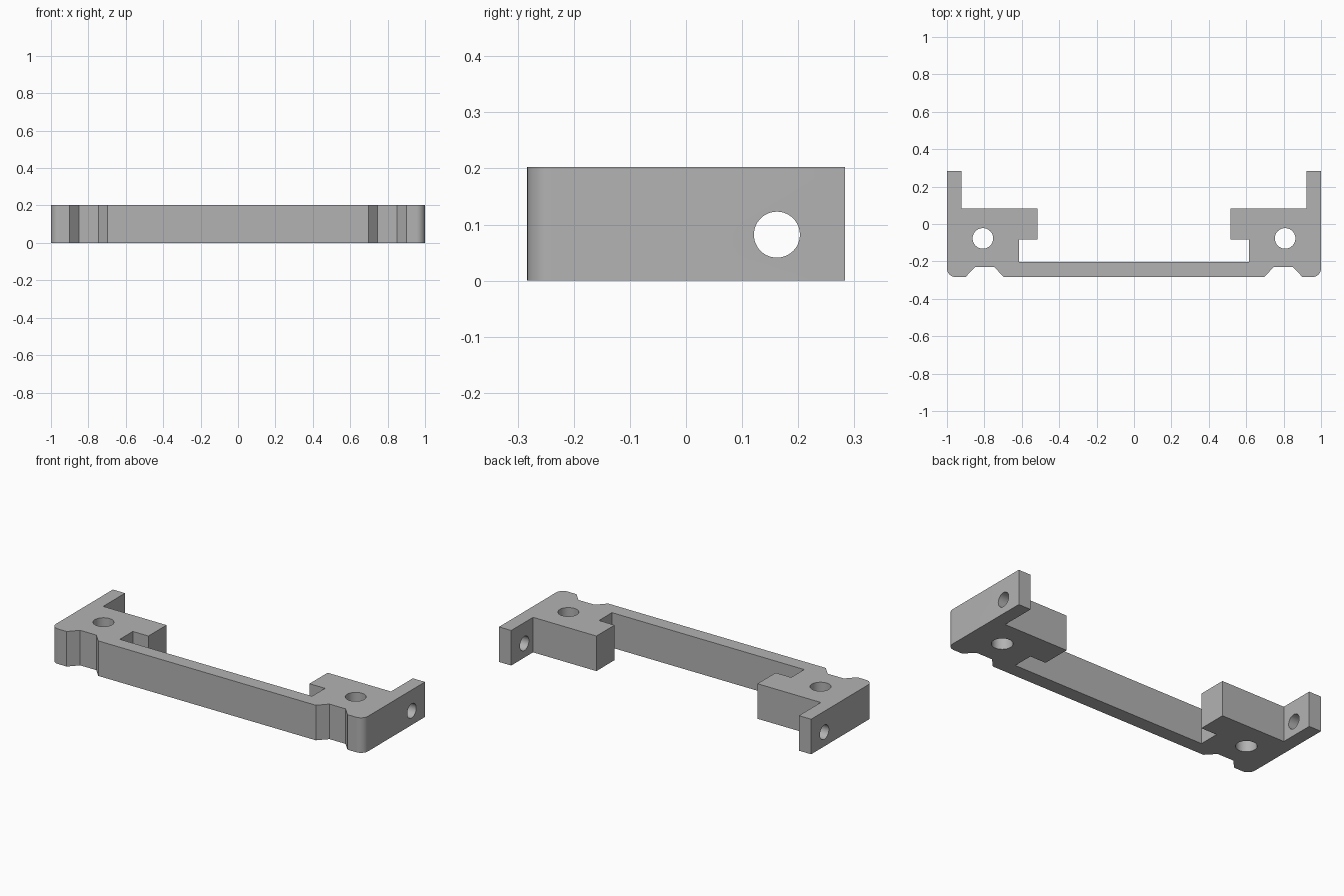
import bpy, bmesh
from math import sin, cos, pi, radians
from mathutils import Matrix, Vector

cube = bpy.data.objects.get("Cube")
if cube:
    bpy.data.objects.remove(cube, do_unlink=True)

HEIGHT = 0.203
BACK, FRONT = 0.283, -0.283
RADIUS = 0.045

grey = bpy.data.materials.new("plain grey")
grey.use_nodes = True
colour = (0.45, 0.45, 0.45, 1)
grey.diffuse_color = colour
grey.node_tree.nodes["Principled BSDF"].inputs["Base Color"].default_value = colour


def make_object(name, bm):
    bmesh.ops.recalc_face_normals(bm, faces=bm.faces)
    mesh = bpy.data.meshes.new(name)
    bm.to_mesh(mesh)
    bm.free()
    mesh.materials.append(grey)
    obj = bpy.data.objects.new(name, mesh)
    bpy.context.collection.objects.link(obj)
    return obj


def cylinder(bm, centre, radius, depth, rotation=Matrix()):
    bmesh.ops.create_cone(bm, cap_ends=True, segments=48, radius1=radius,
                          radius2=radius, depth=depth,
                          matrix=Matrix.Translation(centre) @ rotation)


# Half outline: front notch, rounded corner, side arm, inner block, bar
half = [(0.697, FRONT), (0.747, -0.23), (0.85, -0.23), (0.9, FRONT)]
for i in range(13):
    a = -pi / 2 + i * pi / 24
    half.append((1 - RADIUS + RADIUS * cos(a), FRONT + RADIUS + RADIUS * sin(a)))
half += [(1, BACK), (0.922, BACK), (0.922, 0.083), (0.516, 0.083),
         (0.516, -0.083), (0.616, -0.083), (0.616, -0.202)]
outline = half + [(-x, y) for x, y in reversed(half)]

# Bracket body
bm = bmesh.new()
base = bm.faces.new([bm.verts.new((x, y, 0)) for x, y in outline])
top = bmesh.ops.extrude_face_region(bm, geom=[base])["geom"]
bmesh.ops.translate(bm, vec=(0, 0, HEIGHT),
                    verts=[v for v in top if isinstance(v, bmesh.types.BMVert)])
bracket = make_object("bracket", bm)

# Vertical mounting holes and sideways holes through the arms
bm = bmesh.new()
for side in (-1, 1):
    cylinder(bm, Vector((side * 0.808, -0.077, HEIGHT / 2)), 0.055, 0.5)
    cylinder(bm, Vector((side * 0.96, 0.162, 0.082)), 0.041, 0.2,
             Matrix.Rotation(pi / 2, 4, 'Y'))
holes = make_object("hole_cutter", bm)
holes.hide_render = True

cut = bracket.modifiers.new("holes", 'BOOLEAN')
cut.object = holes
cut.operation = 'DIFFERENCE'
cut.solver = 'EXACT'
bpy.context.view_layer.objects.active = bracket
bracket.select_set(True)
bpy.ops.object.modifier_apply(modifier=cut.name)
bpy.data.objects.remove(holes, do_unlink=True)

bpy.ops.object.shade_smooth_by_angle(angle=radians(30))
